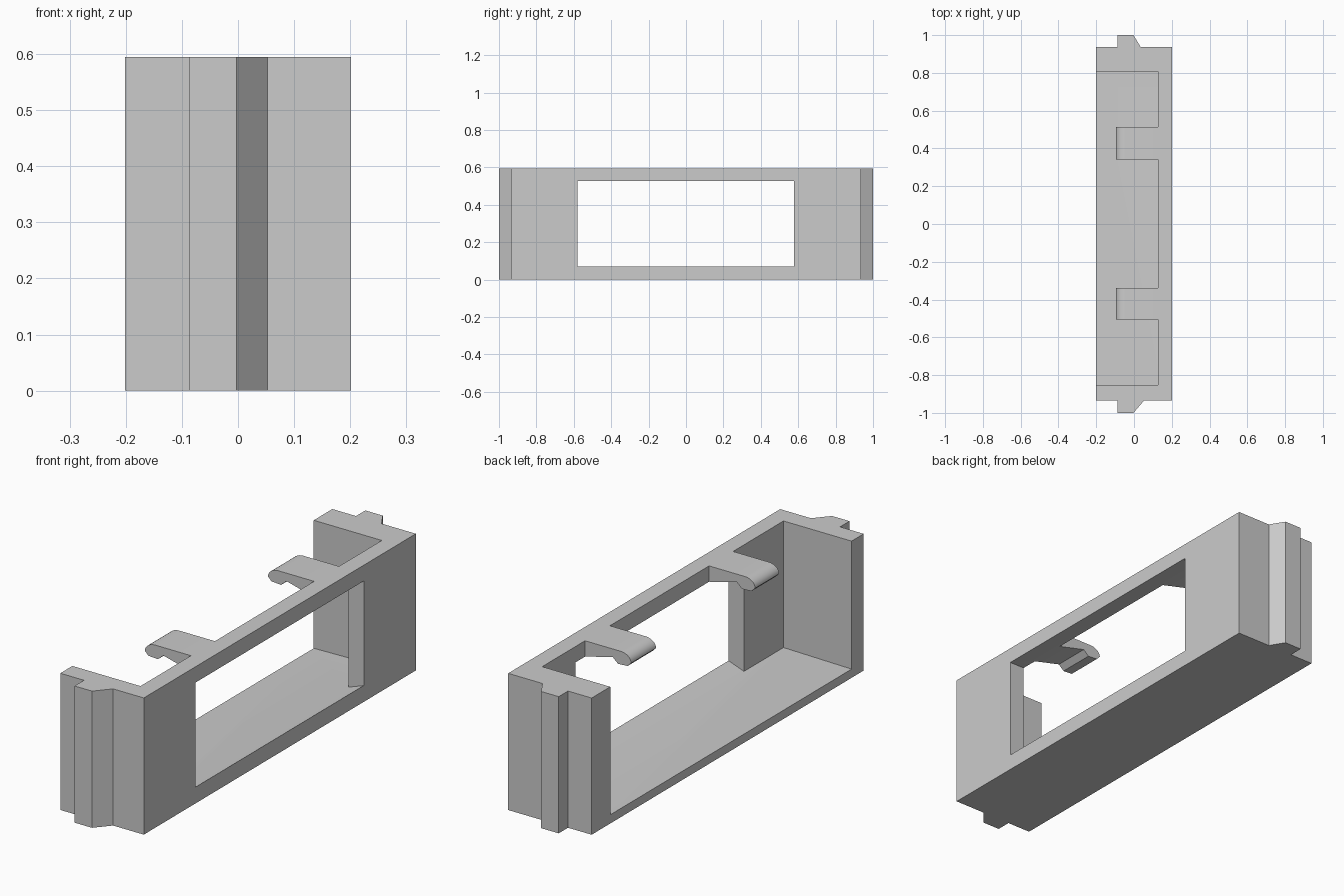
import bpy, bmesh
from math import cos, sin, pi, radians

cube = bpy.data.objects.get("Cube")
if cube:
    bpy.data.objects.remove(cube, do_unlink=True)

HEIGHT, RAIL = 0.595, 0.127
SILL, FLOOR_INNER, FLOOR_EDGE = 0.071, 0.044, 0.038

grey = bpy.data.materials.new("plain_grey")
grey.use_nodes = True
grey.diffuse_color = (0.6, 0.6, 0.6, 1)
grey.node_tree.nodes["Principled BSDF"].inputs["Base Color"].default_value = grey.diffuse_color


def prism(name, points, offset):
    """Extrude a flat outline along an offset vector."""
    bm = bmesh.new()
    face = bm.faces.new([bm.verts.new(p) for p in points])
    ext = bmesh.ops.extrude_face_region(bm, geom=[face])
    verts = [v for v in ext["geom"] if isinstance(v, bmesh.types.BMVert)]
    bmesh.ops.translate(bm, verts=verts, vec=offset)
    bmesh.ops.recalc_face_normals(bm, faces=bm.faces)
    mesh = bpy.data.meshes.new(name)
    bm.to_mesh(mesh)
    bm.free()
    mesh.materials.append(grey)
    obj = bpy.data.objects.new(name, mesh)
    bpy.context.collection.objects.link(obj)
    return obj


def side_prism(name, profile, y0, y1):
    """Extrude an (x, z) profile from y0 to y1."""
    return prism(name, [(x, y0, z) for x, z in profile], (0, y1 - y0, 0))


def combine(target, tool, operation):
    """Apply a boolean and discard the tool object."""
    tool.hide_render = True
    mod = target.modifiers.new(operation, "BOOLEAN")
    mod.operation, mod.solver, mod.object = operation, "EXACT", tool
    bpy.context.view_layer.objects.active = target
    bpy.ops.object.modifier_apply(modifier=mod.name)
    bpy.data.objects.remove(tool, do_unlink=True)


# Block outline with a bevelled tongue on each end
outline = [(-0.201, -0.935), (-0.087, -0.935), (-0.087, -1), (-0.003, -1), (0.053, -0.935), (0.201, -0.935),
           (0.201, 0.936), (0.036, 0.936), (-0.003, 1), (-0.087, 1), (-0.087, 0.936), (-0.201, 0.936)]
frame = prism("frame", [(x, y, 0) for x, y in outline], (0, 0, HEIGHT))

# Cavity open to the top and the -x side, with a gently falling floor
slope = (FLOOR_INNER - FLOOR_EDGE) / (RAIL + 0.2)
cavity = [(RAIL, FLOOR_INNER), (RAIL, 0.8), (-0.4, 0.8), (-0.4, FLOOR_EDGE - 0.2 * slope)]
combine(frame, side_prism("cavity_cutter", cavity, -0.852, 0.808), "DIFFERENCE")

# Window whose sill slopes down to the cavity floor
rise = (SILL - FLOOR_INNER) / (0.201 - RAIL)
window = [(0.0, 0.526), (0.0, FLOOR_INNER), (RAIL, FLOOR_INNER), (0.3, FLOOR_INNER + rise * (0.3 - RAIL)),
          (0.3, 0.526)]
window[1] = (0.0, FLOOR_INNER - slope * RAIL)
combine(frame, side_prism("window_cutter", window, -0.58, 0.578), "DIFFERENCE")

# Hooked clips with a rounded top and a chamfered nose
nose = [(-0.045 - 0.05 * sin(a), HEIGHT - 0.038 + 0.038 * cos(a))
        for a in (i * pi / 16 for i in range(9))]
hook = [(RAIL + 0.02, HEIGHT)] + nose + [(-0.078, 0.54), (-0.032, 0.537), (-0.006, 0.56),
                                        (RAIL, 0.526), (RAIL + 0.02, 0.526)]
for y0, y1 in ((-0.505, -0.34), (0.342, 0.513)):
    combine(frame, side_prism("clip", hook, y0, y1), "UNION")

bpy.ops.object.select_all(action="DESELECT")
frame.select_set(True)
bpy.context.view_layer.objects.active = frame
bpy.ops.object.shade_smooth_by_angle(angle=radians(25))
